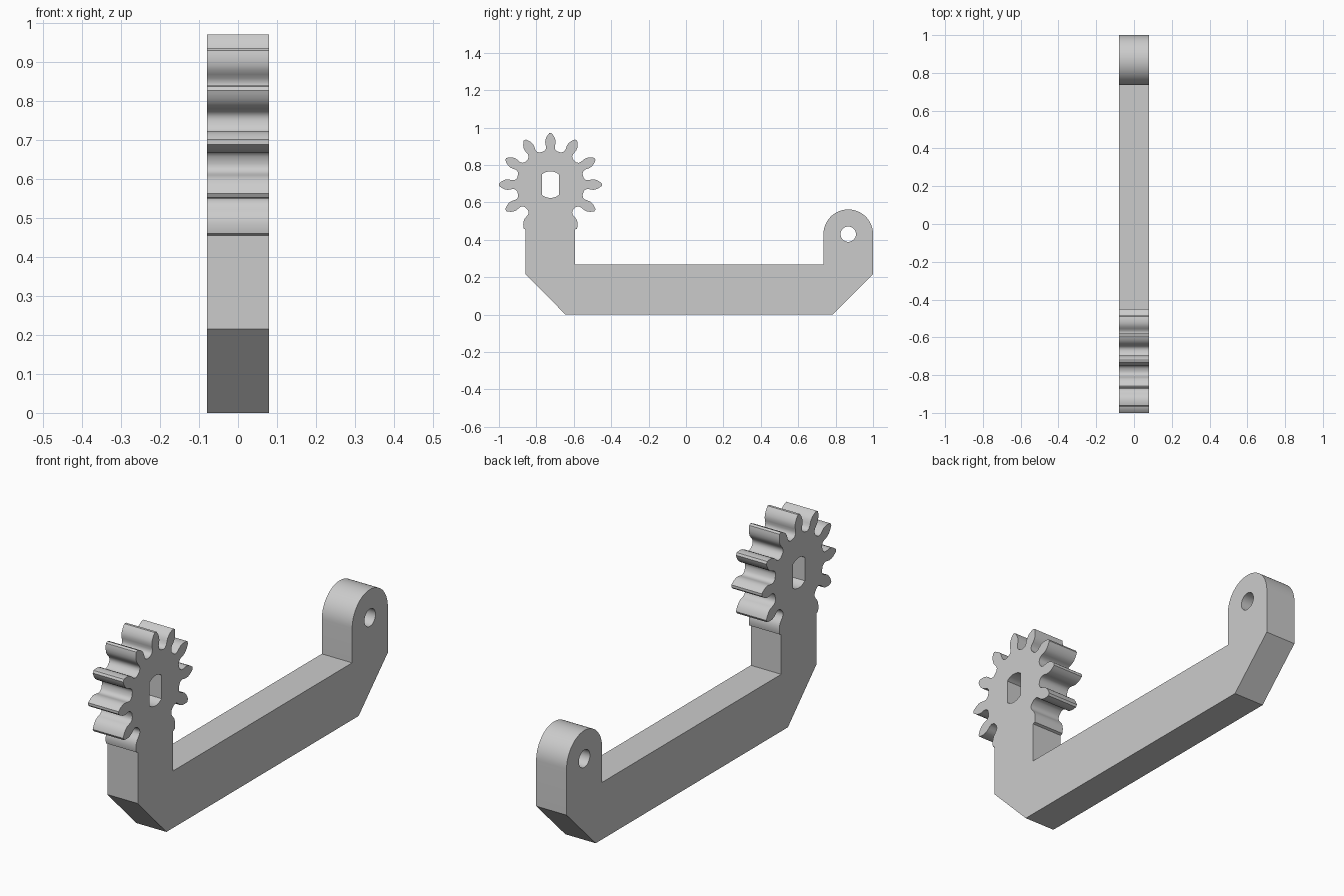
import bpy
import bmesh
from math import sin, cos, radians, sqrt, asin, pi

cube = bpy.data.objects.get("Cube")
if cube:
    bpy.data.objects.remove(cube, do_unlink=True)

HALF = 0.079                      # half thickness along x
GEAR = (-0.725, 0.695)            # gear centre (y, z)
PIVOT = (0.8675, 0.43)            # pivot centre (y, z)
END_R = 0.1325                    # rounded end radius
ROOT_R = 0.181

# Tooth flank from root to tip: (radius, half width)
FLANK = [(0.183, 0.030), (0.190, 0.025), (0.202, 0.0235), (0.215, 0.026),
         (0.228, 0.028), (0.242, 0.026), (0.256, 0.020), (0.268, 0.012), (0.275, 0.006)]


def arc(centre, r, start, end, steps):
    """Points on an arc, angle measured from +y towards +z."""
    out = []
    for i in range(steps + 1):
        a = start + (end - start) * i / steps
        out.append((centre[0] + r * cos(a), centre[1] + r * sin(a)))
    return out


def tooth_point(angle, r, w):
    """Point at radius r and sideways offset w on a tooth, angle from straight up."""
    return (GEAR[0] + r * sin(angle) + w * cos(angle),
            GEAR[1] + r * cos(angle) - w * sin(angle))


def gear_outline():
    """Teeth from one side of the post over the top to the other side."""
    pts = []
    for k in range(5, -6, -1):
        a = radians(30 * k)
        if k < 5:
            pts += [tooth_point(a, r, w) for r, w in FLANK]
        if k > -5:
            pts += [tooth_point(a, r, -w) for r, w in reversed(FLANK)]
            pts += [tooth_point(a - radians(d), ROOT_R, 0) for d in (12, 15, 18)]
    return pts


# Outer outline: base, rounded pivot end, post and gear in one loop
outline = [(-0.644, 0), (0.783, 0), (1.0, 0.215)]
outline += arc(PIVOT, END_R, 0, pi, 32)
outline += [(0.735, 0.268), (-0.594, 0.268), (-0.594, 0.455)]
outline += gear_outline()
outline += [(-0.857, 0.455), (-0.857, 0.215)]

# Round pivot hole and double-flat shaft hole
pivot_hole = arc(PIVOT, 0.041, 0, 2 * pi, 32)[:-1]
flat, shaft_r = 0.045, 0.071
corner = asin(sqrt(shaft_r ** 2 - flat ** 2) / shaft_r)
shaft_hole = (arc(GEAR, shaft_r, corner, pi - corner, 10)
              + arc(GEAR, shaft_r, pi + corner, 2 * pi - corner, 10))

# Fill the profile and extrude it across the thickness
bm = bmesh.new()
for loop in (outline, pivot_hole, shaft_hole):
    verts = [bm.verts.new((-HALF, y, z)) for y, z in loop]
    for i, v in enumerate(verts):
        bm.edges.new((v, verts[(i + 1) % len(verts)]))
bmesh.ops.triangle_fill(bm, edges=bm.edges[:], use_beauty=True, use_dissolve=False,
                        normal=(1, 0, 0))
ext = bmesh.ops.extrude_face_region(bm, geom=bm.faces[:], use_keep_orig=True)
moved = [g for g in ext["geom"] if isinstance(g, bmesh.types.BMVert)]
bmesh.ops.translate(bm, verts=moved, vec=(2 * HALF, 0, 0))
bmesh.ops.recalc_face_normals(bm, faces=bm.faces[:])
mesh = bpy.data.meshes.new("gear_arm")
bm.to_mesh(mesh)
bm.free()

arm = bpy.data.objects.new("gear_arm", mesh)
bpy.context.collection.objects.link(arm)

# Single grey material
grey = bpy.data.materials.new("light_grey")
grey.use_nodes = True
colour = (0.6, 0.6, 0.6, 1)
grey.diffuse_color = colour
grey.node_tree.nodes["Principled BSDF"].inputs["Base Color"].default_value = colour
mesh.materials.append(grey)

# Smooth the curved walls, keep the edges sharp
bpy.ops.object.select_all(action="DESELECT")
arm.select_set(True)
bpy.context.view_layer.objects.active = arm
bpy.ops.object.shade_smooth_by_angle(angle=radians(30))
